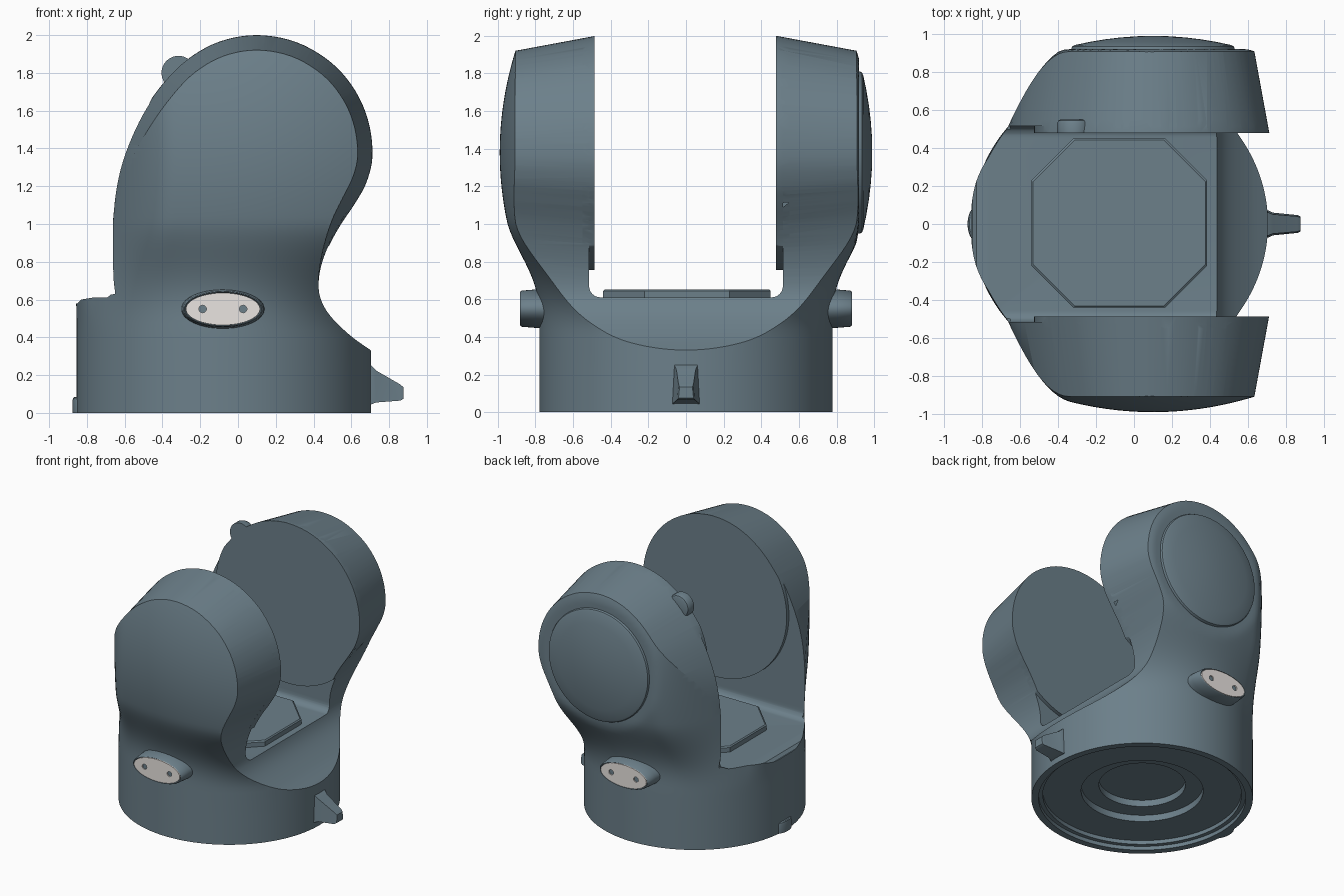
import bpy, bmesh, math
from mathutils import Vector

if "Cube" in bpy.data.objects:
    bpy.data.objects.remove(bpy.data.objects["Cube"])

CX, R = -0.075, 0.78            # base cylinder axis and radius
HX, HZ = 0.1, 1.38              # hub centre of the arms


def material(name, rgb):
    m = bpy.data.materials.new(name)
    m.diffuse_color = (*rgb, 1)
    m.use_nodes = True
    m.node_tree.nodes["Principled BSDF"].inputs["Base Color"].default_value = m.diffuse_color
    return m


slate = material("slate", (0.15, 0.215, 0.255))
pale = material("pale_plate", (0.82, 0.78, 0.75))


def smooth(a, b, v):
    t = min(1, max(0, (v - a) / (b - a)))
    return t * t * (3 - 2 * t)


def soft_min(a, b, k):
    h = max(0, k - abs(a - b)) / k
    return min(a, b) - h * h * k / 4


def loft(name, rings, mat=slate):
    """Closed solid through rings with equal point counts."""
    bm = bmesh.new()
    vs = [[bm.verts.new(p) for p in r] for r in rings]
    n = len(rings[0])
    for a, b in zip(vs, vs[1:]):
        for i in range(n):
            j = (i + 1) % n
            bm.faces.new((a[i], a[j], b[j], b[i]))
    bm.faces.new(vs[0])
    bm.faces.new(vs[-1])
    bmesh.ops.recalc_face_normals(bm, faces=bm.faces)
    me = bpy.data.meshes.new(name)
    bm.to_mesh(me)
    bm.free()
    me.materials.append(mat)
    ob = bpy.data.objects.new(name, me)
    bpy.context.collection.objects.link(ob)
    return ob


def ring_y(cx, cz, a, b, y, n=64):
    return [(cx + a * math.cos(2 * math.pi * i / n), y,
             cz + b * math.sin(2 * math.pi * i / n)) for i in range(n)]


def ring_z(cx, a, b, z, n=96):
    return [(cx + a * math.cos(2 * math.pi * i / n),
             b * math.sin(2 * math.pi * i / n), z) for i in range(n)]


def boolean(ob, other, op):
    m = ob.modifiers.new("cut", 'BOOLEAN')
    m.operation, m.solver, m.object = op, 'EXACT', other
    bpy.context.view_layer.objects.active = ob
    bpy.ops.object.modifier_apply(modifier=m.name)
    bpy.data.objects.remove(other)


def catmull(pts, steps=5):
    p = [Vector(q) for q in pts]
    p = [2 * p[0] - p[1]] + p + [2 * p[-1] - p[-2]]
    out = []
    for a, b, c, d in zip(p, p[1:], p[2:], p[3:]):
        for k in range(steps):
            t = k / steps
            out.append(0.5 * (2 * b + (c - a) * t + (2 * a - 5 * b + 4 * c - d) * t * t
                              + (3 * b - a - 3 * c + d) * t ** 3))
    return out + [p[-2]]


# Envelope: round base blending upward into domed arm faces
def envelope_ring(z, n=160):
    t = smooth(0.42, 1.02, z)
    ring = []
    for i in range(n):
        th = 2 * math.pi * (i + 0.5) / n
        x = CX + 0.04 * t + (R + 0.05 * t) * math.cos(th)
        s = math.sin(th)
        dome = 0.99 - ((x - HX) ** 2 + (z - HZ) ** 2) / 3.5
        if s > 0:
            dome = min(dome, 0.92)
        dome = soft_min(dome, max(0.3, 0.52 + 2.05 * (x + 0.66)), 0.25)
        y = (1 - t) * R * abs(s) + t * dome
        ring.append((x, math.copysign(y, s), z))
    return ring


zs = [0, 0.2, 0.4] + [0.44 + 0.035 * i for i in range(47)]
body = loft("yoke_body", [envelope_ring(z) for z in zs])

# Side profile: flare on the right, bulb on top, step on the left
side = [(0.705, 0.33), (0.6, 0.405), (0.5, 0.5), (0.447, 0.58), (0.427, 0.66), (0.437, 0.76),
        (0.475, 0.87), (0.54, 0.99), (0.62, 1.11), (0.68, 1.22), (0.712, 1.36)]
side += [(HX + 0.612 * math.cos(a), HZ + 0.62 * math.sin(a))
         for a in [math.radians(d) for d in (15, 32, 50, 70, 90)]]
side += [(-0.1, 1.965), (-0.27, 1.87), (-0.4, 1.74), (-0.51, 1.58), (-0.6, 1.38),
         (-0.648, 1.2), (-0.668, 1.0), (-0.668, 0.8), (-0.65, 0.63)]
outline = [Vector((0.95, -0.1)), Vector((0.95, 0.15))] + catmull(side)
outline += [Vector(p) for p in ((-0.83, 0.6), (-0.85, 0.58), (-1, 0.57), (-1, -0.1))]


def profile_ring(y):
    inset = max(0, abs(y) - 0.48) * 0.08 / 0.43 / 0.62
    ring = []
    for p in outline:
        k = 1 - inset * smooth(0.6, 1.2, p.y)
        ring.append((HX + (p.x - HX) * k, y, HZ + (p.y - HZ) * k))
    return ring


def trim_to_profile(ob):
    cutter = loft("profile_cutter", [profile_ring(y) for y in (-1.1, -0.48, 0.48, 1.1)])
    boolean(ob, cutter, 'INTERSECT')


trim_to_profile(body)

# Slot between the arms with filleted floor corners
W, FLOOR, F = 0.515, 0.61, 0.06
slot = [(W, 2.3), (-W, 2.3)]
for c, start in ((-1, 180), (1, 270)):
    slot += [(c * (W - F) + F * math.cos(math.radians(start + d)),
              FLOOR + F + F * math.sin(math.radians(start + d))) for d in range(0, 91, 15)]
boolean(body, loft("slot_cutter", [[(x, y, z) for y, z in slot] for x in (-1.2, 1.2)]),
        'DIFFERENCE')

# Inner bearing discs, trimmed to the arm outline and fused to the arms
for y0, y1 in ((-0.55, -0.487), (0.478, 0.55)):
    disc = loft("inner_disc", [ring_y(HX, HZ, 0.625, 0.625, y, 128) for y in (y0, y1)])
    trim_to_profile(disc)
    boolean(body, disc, 'UNION')

# Stepped recess underneath
steps = [(0.73, -0.05), (0.73, 0.03), (0.70, 0.03), (0.70, 0.06), (0.43, 0.06),
         (0.43, 0.11), (0.305, 0.11), (0.305, 0.16)]
boolean(body, loft("recess_cutter", [ring_z(CX, r, r, z) for r, z in steps]), 'DIFFERENCE')

# Domed cap on the back arm
cap = [(0.43, 0.88), (0.43, 0.925), (0.425, 0.935), (0.41, 0.942)]
cap += [(r, 0.99 - r * r / 3.5) for r in (0.33, 0.25, 0.17, 0.09, 0.03)]
loft("back_cap", [ring_y(HX, HZ, r, r, y, 96) for r, y in cap])

# Round lug on the back arm
lug = [(0.09, 0.479), (0.09, 0.53), (0.083, 0.545), (0.07, 0.55)]
loft("arm_lug", [ring_y(-0.315, 1.8, r, r, y, 40) for r, y in lug])


# Octagonal floor plate with a small edge bevel
def octagon(d, z):
    x0, x1, y0, y1, c = -0.54 + d, 0.385 - d, -0.44 + d, 0.45 - d, 0.22
    return [(x0 + c, y0, z), (x1 - c, y0, z), (x1, y0 + c, z), (x1, y1 - c, z),
            (x1 - c, y1, z), (x0 + c, y1, z), (x0, y1 - c, z), (x0, y0 + c, z)]


loft("floor_plate", [octagon(0, 0.58), octagon(0, 0.645), octagon(0.008, 0.653)])

# Oval side bosses with pale two-hole plates
KX, KZ = -0.08, 0.55
for side_name, s in (("front", -1), ("back", 1)):
    boss = [(0.7, 0.222, 0.108), (0.80, 0.218, 0.102), (0.872, 0.211, 0.096),
            (0.882, 0.204, 0.090), (0.874, 0.198, 0.086)]
    loft(side_name + "_boss", [ring_y(KX, KZ, a, b, s * y) for y, a, b in boss])
    plate = loft(side_name + "_boss_plate",
                 [ring_y(KX, KZ, 0.196, 0.085, s * y) for y in (0.865, 0.882)], pale)
    for dx in (-0.107, 0.107):
        boolean(plate, loft("hole_cutter", [ring_y(KX + dx, KZ, 0.02, 0.02, s * y, 20)
                                            for y in (0.85, 0.9)]), 'DIFFERENCE')

# Pointer tab on the right, small foot on the left
tab = [(0.66, 0.075, 0.04, 0.27), (0.705, 0.072, 0.045, 0.25), (0.73, 0.06, 0.055, 0.225),
       (0.86, 0.047, 0.065, 0.15), (0.876, 0.04, 0.075, 0.135)]
loft("pointer_tab", [[(x, -w, a), (x, w, a), (x, w * 0.85, b), (x, -w * 0.85, b)]
                     for x, w, a, b in tab])
loft("left_foot", [[(min(x, -0.83), y, z) for x, y, z in ring_z(-0.83, 0.046 * k, 0.09 * k, z, 32)]
                   for z, k in ((0, 1), (0.065, 1), (0.078, 0.93), (0.083, 0.8))])

# Smooth shading with sharp creases
bpy.ops.object.select_all(action='SELECT')
bpy.context.view_layer.objects.active = body
bpy.ops.object.shade_smooth_by_angle(angle=math.radians(30))
